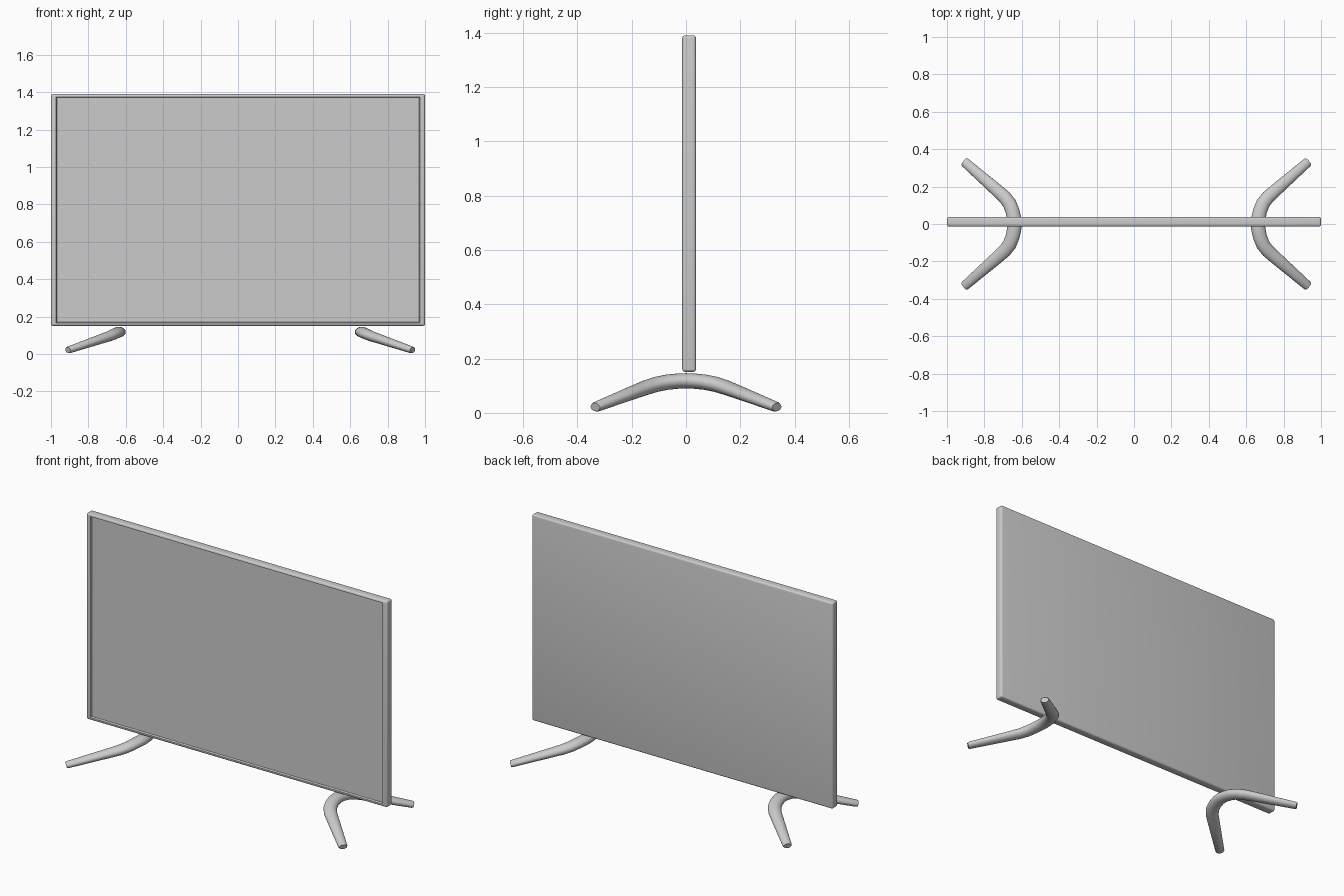
import bpy, bmesh, math
from mathutils import Vector, Matrix

if "Cube" in bpy.data.objects:
    bpy.data.objects.remove(bpy.data.objects["Cube"])

FRONT, BACK, BOTTOM, TOP = -0.014, 0.037, 0.151, 1.39


def finish(name, bm, angle=40):
    bmesh.ops.recalc_face_normals(bm, faces=bm.faces[:])
    me = bpy.data.meshes.new(name)
    bm.to_mesh(me)
    bm.free()
    ob = bpy.data.objects.new(name, me)
    bpy.context.collection.objects.link(ob)
    bpy.ops.object.select_all(action='DESELECT')
    ob.select_set(True)
    bpy.context.view_layer.objects.active = ob
    bpy.ops.object.shade_smooth_by_angle(angle=math.radians(angle))
    return ob


def box(lo, hi):
    bm = bmesh.new()
    lo, hi = Vector(lo), Vector(hi)
    size = Matrix.Diagonal((*(hi - lo), 1))
    bmesh.ops.create_cube(bm, size=1, matrix=Matrix.Translation((lo + hi) / 2) @ size)
    return bm


def fit_opening(face, half_x, z0, z1, y):
    for v in face.verts:
        v.co = (math.copysign(half_x, v.co.x), y, z1 if v.co.z > 0.77 else z0)


# Cabinet: rounded slab with a shallow recess behind the bezel
bm = box((-1, FRONT, BOTTOM), (1, BACK, TOP))
bmesh.ops.bevel(bm, geom=bm.edges[:], offset=0.011, segments=4, profile=0.5, affect='EDGES')
front = max((f for f in bm.faces if f.normal.y < -0.99), key=lambda f: f.calc_area())
bmesh.ops.inset_region(bm, faces=[front], thickness=0.003)
fit_opening(front, 0.972, 0.167, 1.375, FRONT)
bmesh.ops.inset_region(bm, faces=[front], thickness=0.002)
fit_opening(front, 0.967, 0.171, 1.371, FRONT + 0.012)
finish("cabinet", bm)

# Screen: thin sheet sitting in the recess
finish("screen", box((-0.967, FRONT + 0.01, 0.171), (0.967, FRONT + 0.014, 1.371)))

# Half of the foot path: x, y, z, width, height
HALF = [(0.660, 0.00, 0.118, 0.076, 0.056),
        (0.663, 0.03, 0.117, 0.076, 0.056),
        (0.672, 0.07, 0.113, 0.075, 0.056),
        (0.688, 0.11, 0.105, 0.074, 0.056),
        (0.715, 0.145, 0.094, 0.072, 0.054),
        (0.760, 0.185, 0.079, 0.068, 0.050),
        (0.925, 0.329, 0.023, 0.051, 0.037),
        (0.931, 0.334, 0.021, 0.044, 0.031)]
PATH = [(x, -y, z, w, h) for x, y, z, w, h in HALF[:0:-1]] + HALF
SIDES = 24


def foot(name, side):
    bm = bmesh.new()
    pts = [Vector((0.012 + side * (p[0] - 0.012 + 0.002), p[1], p[2])) for p in PATH]
    rings = []
    for i, p in enumerate(pts):
        tangent = (pts[min(i + 1, len(pts) - 1)] - pts[max(i - 1, 0)]).normalized()
        across = tangent.cross(Vector((0, 0, 1))).normalized()
        up = across.cross(tangent)
        w, h = PATH[i][3] / 2, PATH[i][4] / 2
        ring = []
        for k in range(SIDES):
            a = math.tau * k / SIDES
            ring.append(bm.verts.new(p + across * w * math.cos(a) + up * h * math.sin(a)))
        rings.append(ring)
    for a, b in zip(rings, rings[1:]):
        for k in range(SIDES):
            n = (k + 1) % SIDES
            bm.faces.new((a[k], a[n], b[n], b[k]))
    bm.faces.new(rings[0])
    bm.faces.new(rings[-1])
    return finish(name, bm)


# Two splayed feet, one at each end
foot("right_foot", 1)
foot("left_foot", -1)
